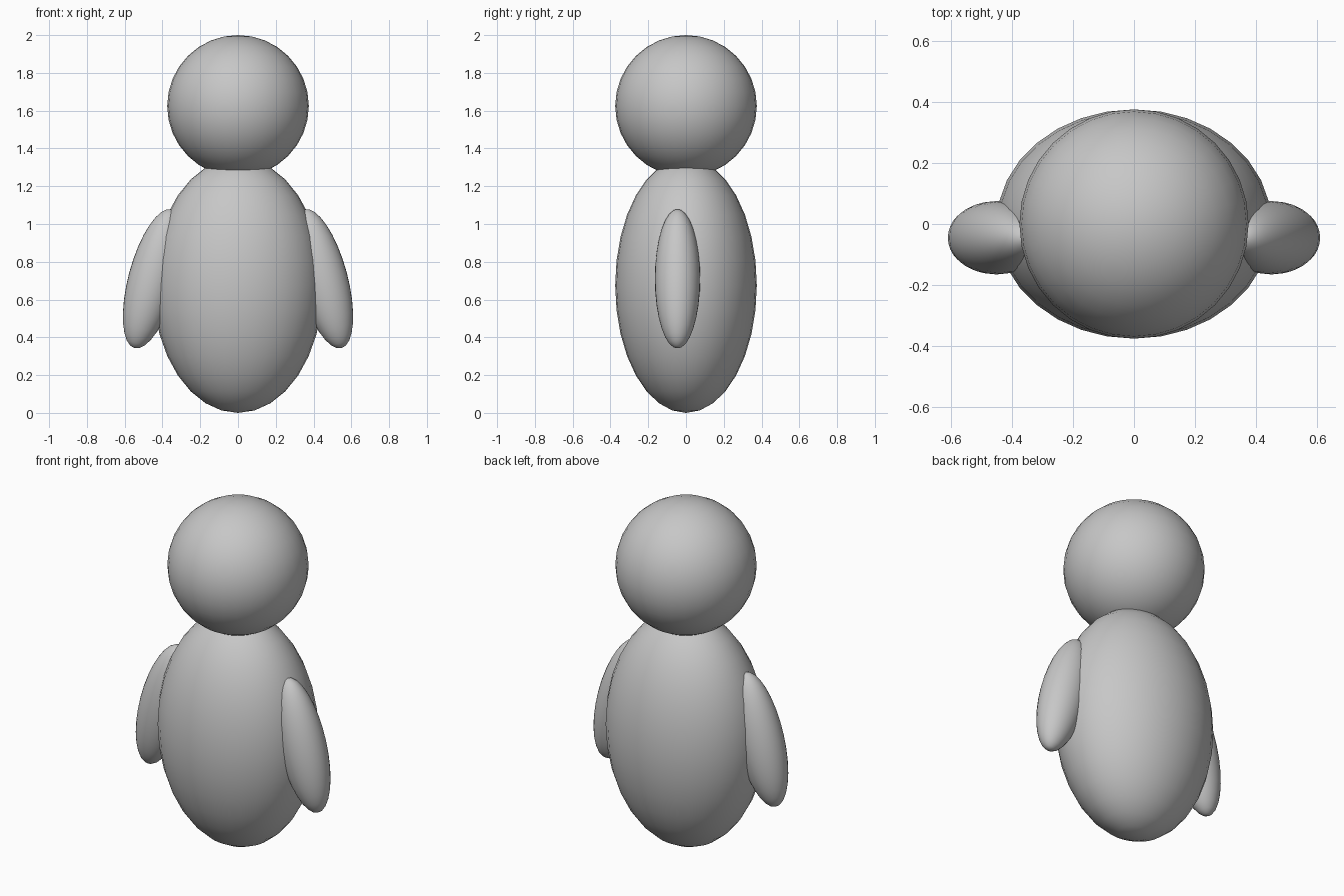
import bpy
import math

if "Cube" in bpy.data.objects:
    bpy.data.objects.remove(bpy.data.objects["Cube"])

# One plain grey for the whole figure
grey = bpy.data.materials.new("light_grey")
grey.diffuse_color = (0.57, 0.57, 0.57, 1.0)
grey.use_nodes = True
grey.node_tree.nodes["Principled BSDF"].inputs["Base Color"].default_value = grey.diffuse_color


def ellipsoid(name, centre, radii, tilt=0.0):
    """Smooth UV sphere stretched to radii and tilted about y."""
    bpy.ops.mesh.primitive_uv_sphere_add(
        segments=32, ring_count=16, radius=1.0,
        location=centre, rotation=(0.0, tilt, 0.0))
    part = bpy.context.object
    part.name = name
    part.scale = radii
    part.data.materials.append(grey)
    bpy.ops.object.shade_smooth()
    return part


# Egg-shaped body and round head sinking slightly into it
ellipsoid("body", (0, 0, 0.675), (0.45, 0.375, 0.675))
ellipsoid("head", (0, 0, 1.625), (0.375, 0.375, 0.375))

# Flipper-like arms, splayed outward at the bottom
for side, label in ((-1, "left"), (1, "right")):
    ellipsoid(f"{label}_arm", (side * 0.45, -0.045, 0.71),
              (0.13, 0.12, 0.38), tilt=-side * math.radians(15))
